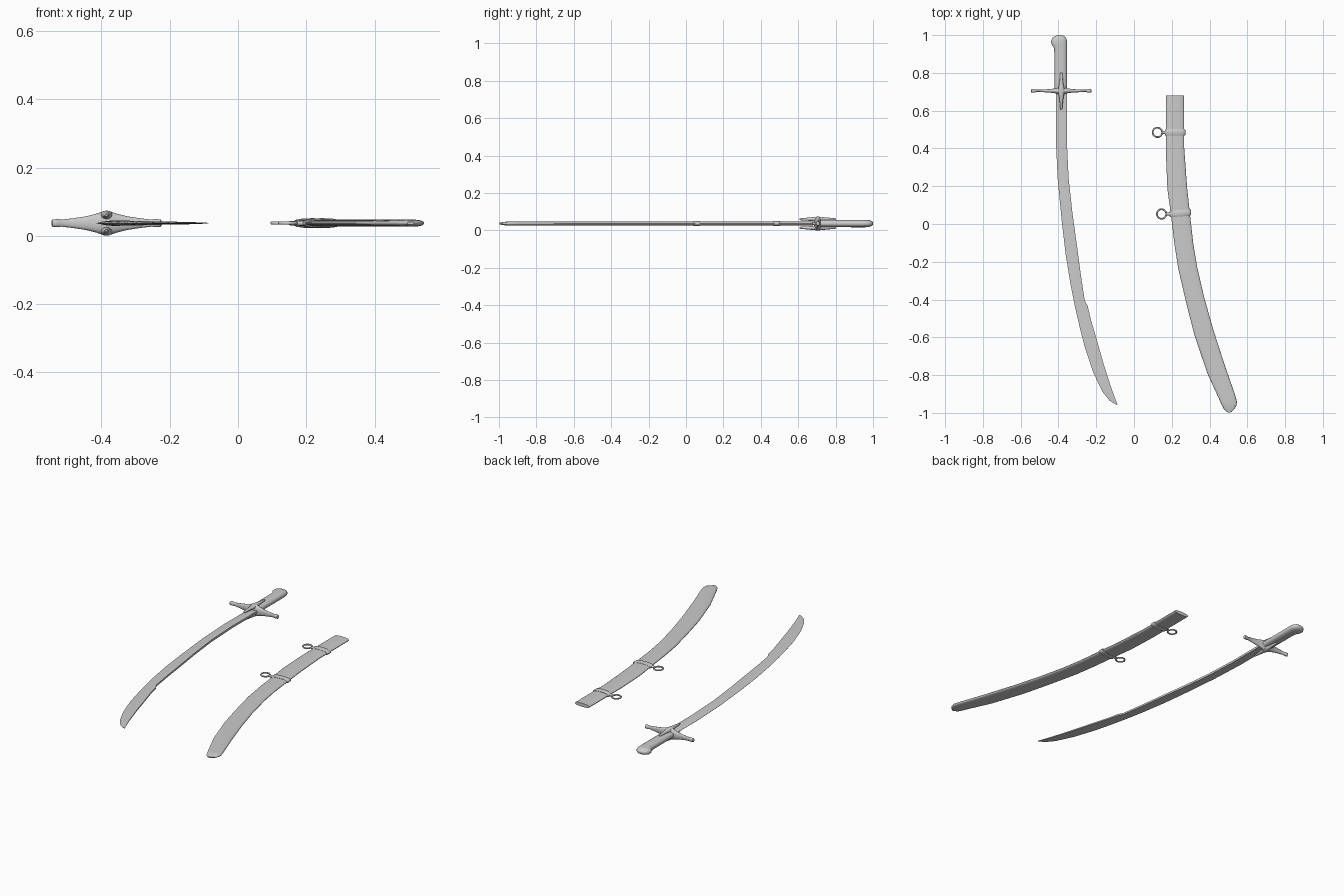
import bpy, bmesh, math

ZC = 0.037   # mid-height of everything lying flat


def ellipse(n, p=1.0):
    """Cross-section: t runs 0..1 from left to right edge, h is -1..1."""
    f = lambda v: math.copysign(abs(v) ** p, v)
    return [(0.5 + 0.5 * f(math.cos(a)), f(math.sin(a)))
            for a in (2 * math.pi * i / n for i in range(n))]


def loft(name, stations, section, angle=40):
    """Skin stations (left xy, right xy, half thickness, z offset)."""
    bm = bmesh.new()
    rings = []
    for (lx, ly), (rx, ry), h, dz in stations:
        rings.append([bm.verts.new((lx + (rx - lx) * t, ly + (ry - ly) * t,
                                    ZC + dz + h * s)) for t, s in section])
    n = len(section)
    for a, b in zip(rings, rings[1:]):
        for i in range(n):
            bm.faces.new((a[i], a[(i + 1) % n], b[(i + 1) % n], b[i]))
    bm.faces.new(rings[0])
    bm.faces.new(rings[-1])
    bmesh.ops.recalc_face_normals(bm, faces=bm.faces)
    me = bpy.data.meshes.new(name)
    bm.to_mesh(me)
    bm.free()
    ob = bpy.data.objects.new(name, me)
    bpy.context.collection.objects.link(ob)
    smooth(ob, angle)
    return ob


def smooth(ob, angle=40):
    bpy.ops.object.select_all(action='DESELECT')
    ob.select_set(True)
    bpy.context.view_layer.objects.active = ob
    bpy.ops.object.shade_smooth_by_angle(angle=math.radians(angle))


# Blade: sharp outer edge on the left, flat spine on the right
edge = [(-.414, .70), (-.414, .45), (-.404, .24), (-.383, .02), (-.362, -.16),
        (-.336, -.32), (-.312, -.44), (-.303, -.48), (-.289, -.54),
        (-.260, -.655), (-.214, -.79), (-.166, -.89), (-.130, -.935), (-.092, -.958)]
spine = [(-.356, .70), (-.356, .45), (-.346, .24), (-.325, .05), (-.303, -.106),
         (-.282, -.265), (-.261, -.405), (-.245, -.434), (-.230, -.50),
         (-.198, -.61), (-.161, -.74), (-.124, -.857), (-.104, -.912), (-.087, -.955)]
thick = [.008, .008, .0078, .0075, .007, .0065, .006, .0055, .005,
         .0045, .004, .003, .002, .001]
wedge = [(0, .05), (.35, .65), (.8, 1), (1, .8), (1, -.8), (.8, -1), (.35, -.65), (0, -.05)]
loft("blade", [(l, r, h, 0) for l, r, h in zip(edge, spine, thick)], wedge, 30)

# Grip with hooked pommel
loft("grip", [((-.420, .70), (-.354, .70), .019, 0),
              ((-.421, .90), (-.354, .915), .020, 0),
              ((-.425, .935), (-.354, .945), .020, 0),
              ((-.437, .952), (-.354, .965), .020, 0),
              ((-.439, .970), (-.357, .980), .019, 0),
              ((-.430, .987), (-.365, .992), .015, 0),
              ((-.418, .995), (-.375, .998), .010, 0),
              ((-.405, 1.0), (-.388, 1.0), .004, 0)], ellipse(20, .85), 60)

# Crossguard: quillons flaring towards the centre, small knobs at the ends
GX, GY = -.385, .705
half = [(.161, .005, .007), (.158, .009, .011), (.139, .009, .012), (.134, .006, .010),
        (.10, .007, .014), (.06, .009, .020), (.032, .013, .027), (.012, .019, .034)]
prof = [(-d, w, h) for d, w, h in half] + [(0, .021, .036)] + half[::-1]
loft("crossguard", [((GX + d, GY - w), (GX + d, GY + w), h, 0) for d, w, h in prof],
     ellipse(16, .85))

# Langets: pointed tongues above and below the blade and grip
tongue = [(.098, .003, .019, .025), (.092, .006, .017, .028), (.05, .009, .015, .032),
          (.022, .014, .012, .035)]
prof = [(-d, w, a, b) for d, w, a, b in tongue] + [(0, .020, .01, .037)] + tongue[::-1]
for side, label in ((1, "upper"), (-1, "lower")):
    loft("langet_" + label, [((GX - w, GY + d), (GX + w, GY + d), (b - a) / 2,
                              side * (a + b) / 2) for d, w, a, b in prof], ellipse(12))

# Scabbard
left = [(.169, .68), (.169, .37), (.177, .185), (.197, .037), (.214, -.106),
        (.235, -.24), (.277, -.42), (.319, -.585), (.388, -.79), (.450, -.925),
        (.463, -.955), (.477, -.982), (.496, -.998)]
right = [(.265, .68), (.266, .40), (.281, .195), (.298, .036), (.314, -.106),
         (.335, -.23), (.372, -.39), (.420, -.56), (.483, -.755), (.532, -.895),
         (.545, -.940), (.541, -.967), (.516, -.996)]
body = [.0105] * 11 + [.009, .004]
loft("scabbard", [(l, r, h, 0) for l, r, h in zip(left, right, body)], ellipse(24, .8))

# Suspension bands, lugs and rings
for label, y, xl, xr, rx in (("top", .485, .169, .266, .124), ("middle", .053, .195, .296, .146)):
    tilt = .0 if label == "top" else .008
    loft("band_" + label,
         [((xl - g, y + d), (xr + g, y + d + tilt), h, 0)
          for d, g, h in ((-.017, .002, .012), (-.013, .006, .0145),
                          (.013, .006, .0145), (.017, .002, .012))], ellipse(24, .8))
    loft("lug_" + label,
         [((x, y - w), (x, y + w), w * .9, 0)
          for x, w in ((rx + .024, .004), (rx + .029, .008), (xl - .004, .008), (xl + .004, .014))],
         ellipse(10))
    bpy.ops.mesh.primitive_torus_add(location=(rx, y, ZC), major_radius=.025,
                                     minor_radius=.0045, major_segments=32, minor_segments=10)
    bpy.context.object.name = "ring_" + label
    smooth(bpy.context.object)
